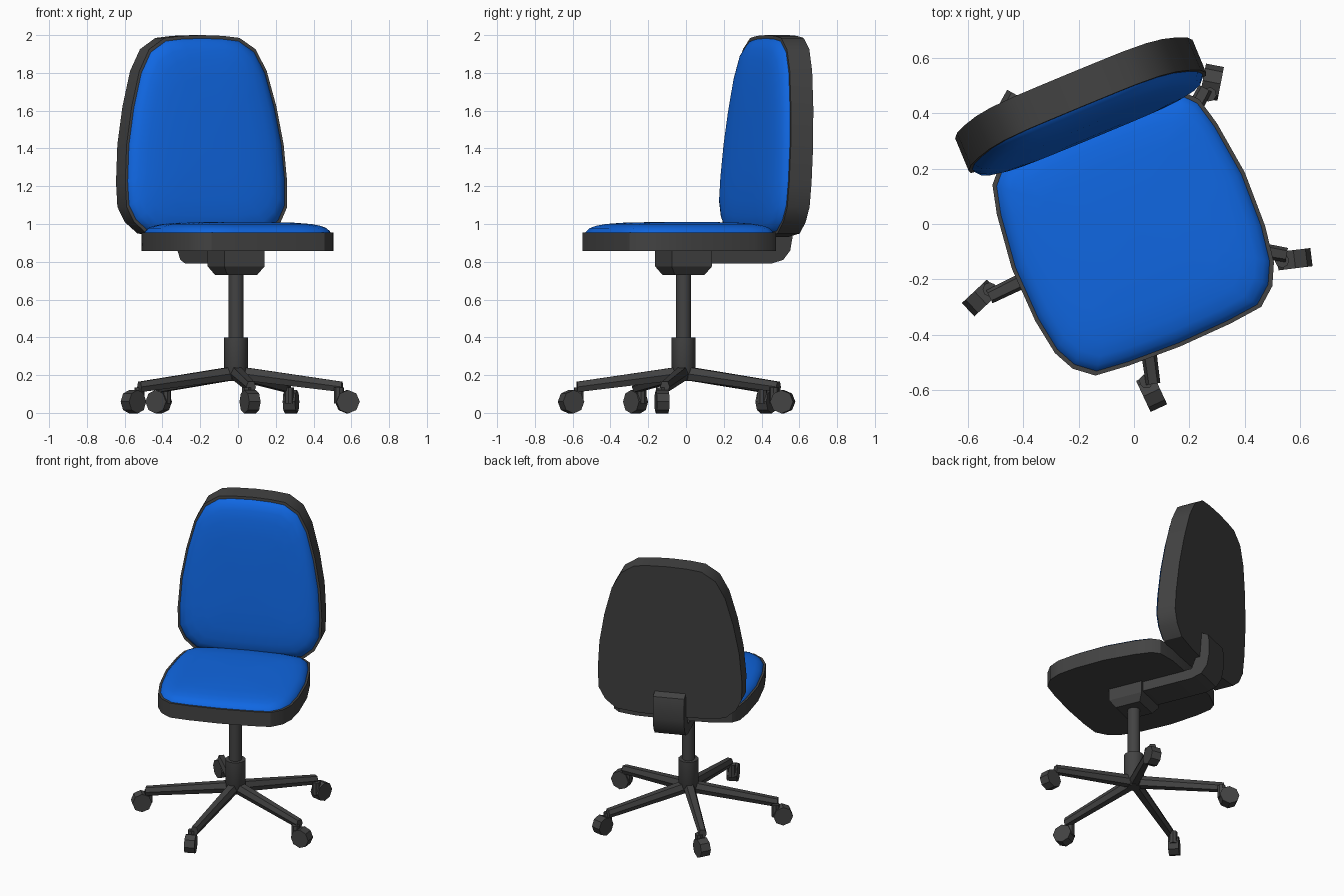
import bpy, bmesh, math
from mathutils import Matrix, Vector

if "Cube" in bpy.data.objects:
    bpy.data.objects.remove(bpy.data.objects["Cube"])

def material(name, rgb):
    m = bpy.data.materials.new(name)
    m.diffuse_color = (*rgb, 1)
    m.use_nodes = True
    m.node_tree.nodes["Principled BSDF"].inputs["Base Color"].default_value = m.diffuse_color
    return m

DARK = material("dark grey plastic", (0.056, 0.056, 0.056))
BLUE = material("blue fabric", (0.005, 0.135, 0.76))

AXIS = Matrix.Translation((-0.01, -0.013, 0))
TURN = AXIS @ Matrix.Rotation(math.radians(22.5), 4, 'Z')   # swivelled upper part

def finish(name, bm, mat, matrix, smooth=30):
    bmesh.ops.recalc_face_normals(bm, faces=bm.faces[:])
    me = bpy.data.meshes.new(name)
    bm.to_mesh(me)
    bm.free()
    me.transform(matrix)
    me.materials.append(mat)
    ob = bpy.data.objects.new(name, me)
    bpy.context.collection.objects.link(ob)
    if smooth:
        bpy.ops.object.select_all(action='DESELECT')
        ob.select_set(True)
        bpy.context.view_layer.objects.active = ob
        bpy.ops.object.shade_smooth_by_angle(angle=math.radians(smooth))
    return ob

def loft(name, rings, mat, matrix, smooth=30, tip=None):
    """Skin a list of equal rings; cap the ends, or close the last on a tip point."""
    bm = bmesh.new()
    vs = [[bm.verts.new(p) for p in r] for r in rings]
    n = len(vs[0])
    for a, b in zip(vs, vs[1:]):
        for i in range(n):
            bm.faces.new((a[i], a[(i + 1) % n], b[(i + 1) % n], b[i]))
    bm.faces.new(vs[0][::-1])
    if tip:
        t = bm.verts.new(tip)
        for i in range(n):
            bm.faces.new((vs[-1][i], vs[-1][(i + 1) % n], t))
    else:
        bm.faces.new(vs[-1])
    return finish(name, bm, mat, matrix, smooth)

def mirrored(half):
    return half + [(-x, y) for x, y in reversed(half) if x > 0]

def ring(radius, z, n=16):
    return [(radius * math.cos(math.tau * i / n), radius * math.sin(math.tau * i / n), z) for i in range(n)]

def padded_panel(name, outline, centre, thick, bulge, place):
    """Flat dark shell with a domed cushion on its face."""
    def scaled(s, d):
        return [place(a * s, centre + (b - centre) * s, d) for a, b in outline]
    loft(name + "_shell", [scaled(1, 0), scaled(1, thick)], DARK, TURN)
    dome = [(0.97, -0.005), (0.965, 0.08), (0.93, 0.4), (0.87, 0.62), (0.77, 0.8), (0.6, 0.92), (0.3, 0.99)]
    loft(name + "_cushion", [scaled(s, thick + bulge * h) for s, h in dome],
         BLUE, TURN, 60, place(0, centre, thick + bulge))

# Seat
seat = mirrored([(0, -.464), (.2, -.457), (.324, -.444), (.39, -.39), (.428, -.313), (.449, -.18),
                 (.455, .027), (.43, .23), (.404, .334), (.364, .378), (.25, .405), (0, .415)])
padded_panel("seat", seat, 0, 0.1, 0.055, lambda a, b, d: (a, b, 0.856 + d))

# Backrest, leaning slightly backwards
back = mirrored([(0, 2.0), (.12, 1.996), (.215, 1.985), (.305, 1.925), (.365, 1.81), (.415, 1.62), (.45, 1.42),
                 (.464, 1.22), (.46, 1.09), (.42, 1.01), (.35, .95), (.2, .932), (0, .93)])
padded_panel("backrest", back, 1.42, 0.128, 0.06,
             lambda a, b, d: (a, 0.555 + 0.075 * (b - 1.4) - d, b))

# Curved arm joining the seat to the backrest
arm = [(.05, .79), (.46, .79), (.53, .81), (.57, .86), (.583, .93), (.585, 1.03), (.575, 1.08),
       (.53, 1.1), (.5, .96), (.46, .86), (.05, .86)]
loft("backrest_arm", [[(x, y, z) for y, z in arm] for x in (-.1, .1)], DARK, TURN)

# Tilt mechanism under the seat
def square(h, z):
    return [(-h, -h, z), (h, -h, z), (h, h, z), (-h, h, z)]
loft("tilt_mechanism", [square(.085, .73), square(.115, .775), square(.115, .86)], DARK, TURN, 0)

# Gas lift and hub
loft("gas_lift", [ring(.04, .38), ring(.04, .74)], DARK, AXIS)
loft("base_hub", [ring(.04, .17), ring(.063, .21), ring(.063, .4)], DARK, AXIS)

# Five legs with castors
def leg_section(r, z0, z1, w):
    return [(r, -w * .6, z0), (r, w * .6, z0), (r, w, z0 + (z1 - z0) * .5), (r, w * .6, z1),
            (r, -w * .6, z1), (r, -w, z0 + (z1 - z0) * .5)]

for k in range(5):
    spin = AXIS @ Matrix.Rotation(math.radians(-10 + 72 * k), 4, 'Z')
    loft(f"leg_{k + 1}", [leg_section(.02, .175, .245, .036), leg_section(.57, .11, .165, .026)],
         DARK, spin, 0)
    castor = spin @ Matrix.Translation((.6, -.01, .059)) @ Matrix.Rotation(math.radians(17), 4, 'Z')
    wheel = [[(x, y, z) for x, z, _ in ring(.062, 0, 8)] for y in (-.033, .033)]
    loft(f"castor_wheel_{k + 1}", wheel, DARK, castor, 0)
    pivot = [[(x - .045, y, z) for x, y, _ in ring(.026, 0, 8)] for z in (-.01, .075)]
    loft(f"castor_pivot_{k + 1}", pivot, DARK, castor, 0)
